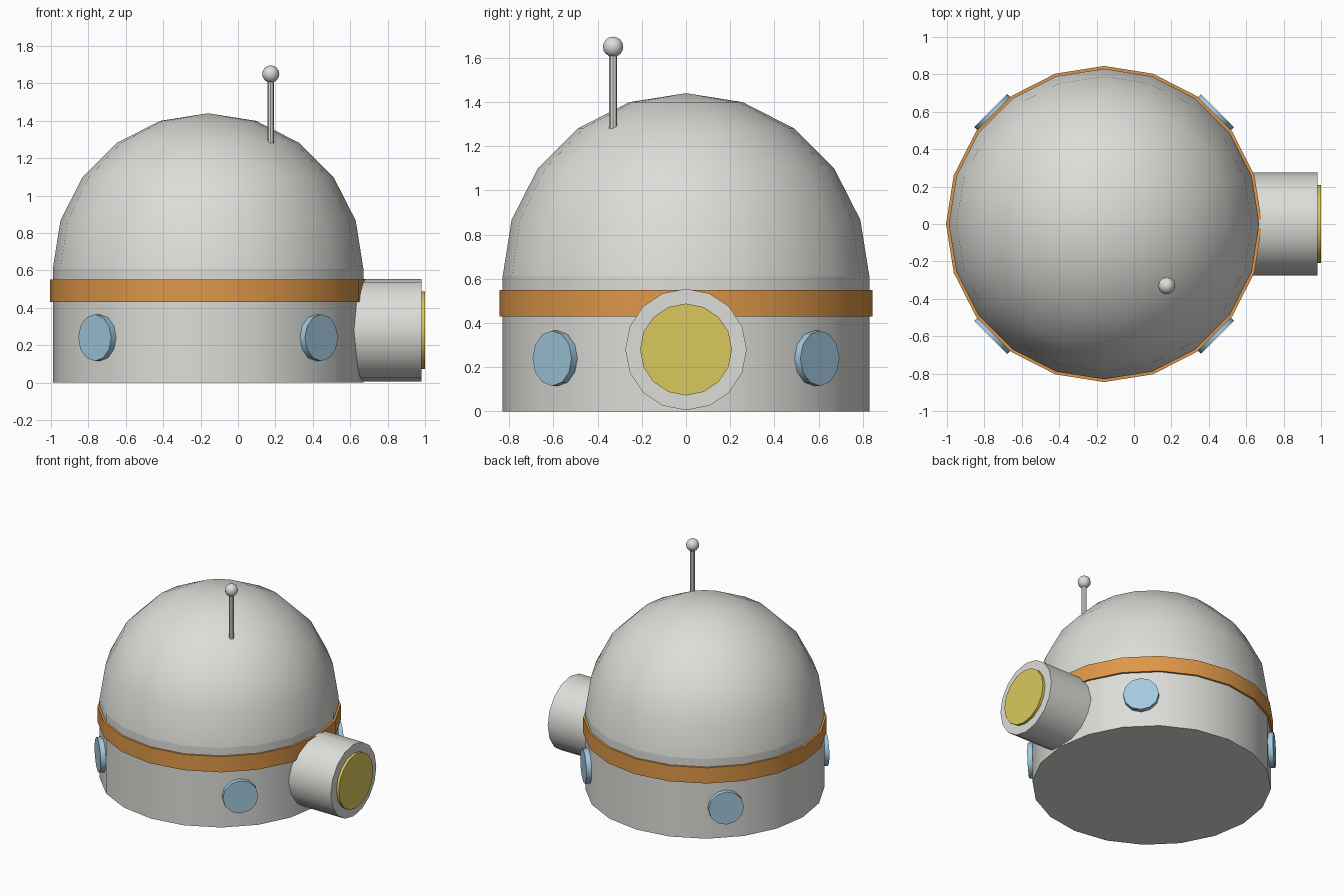
import bpy, math
from mathutils import Matrix, Vector

cube = bpy.data.objects.get("Cube")
if cube:
    bpy.data.objects.remove(cube, do_unlink=True)

CX, R, DRUM_TOP, SIDES = -0.16, 0.83, 0.61, 20


def material(name, rgb):
    m = bpy.data.materials.new(name)
    m.use_nodes = True
    m.diffuse_color = (*rgb, 1)
    m.node_tree.nodes["Principled BSDF"].inputs["Base Color"].default_value = (*rgb, 1)
    return m


GREY = material("pale grey", (0.72, 0.72, 0.69))
ORANGE = material("orange", (0.73, 0.31, 0.065))
BLUE = material("light blue", (0.37, 0.59, 0.74))
YELLOW = material("yellow", (0.70, 0.58, 0.11))


def lathe(name, profile, sides, mat, origin, axis=(0, 0, 1), closed=False, smooth=True):
    """Turn (radius, height) points around an axis; open profiles get end caps."""
    verts, faces, rings = [], [], []
    for r, h in profile:
        n = 1 if r == 0 else sides
        rings.append([len(verts) + i for i in range(n)])
        for i in range(n):
            a = math.tau * i / sides
            verts.append((r * math.cos(a), r * math.sin(a), h))
    pairs = list(zip(rings, rings[1:]))
    if closed:
        pairs.append((rings[-1], rings[0]))
    else:
        if len(rings[0]) > 1:
            faces.append(rings[0][::-1])
        if len(rings[-1]) > 1:
            faces.append(rings[-1])
    for a, b in pairs:
        for i in range(sides):
            j = (i + 1) % sides
            quad = [a[i % len(a)], a[j % len(a)], b[j % len(b)], b[i % len(b)]]
            faces.append(list(dict.fromkeys(quad)))
    mesh = bpy.data.meshes.new(name)
    mesh.from_pydata(verts, [], faces)
    # Keep one corner of sideways parts pointing straight up
    d = Vector(axis).normalized()
    if abs(d.z) < 0.9:
        up = Vector((0, 0, 1))
        side = d.cross(up)
        turn = Matrix((up, side, d)).transposed().to_4x4()
    else:
        turn = Matrix.Identity(4)
    mesh.transform(Matrix.Translation(origin) @ turn)
    mesh.materials.append(mat)
    ob = bpy.data.objects.new(name, mesh)
    bpy.context.collection.objects.link(ob)
    if smooth:
        bpy.ops.object.select_all(action='DESELECT')
        ob.select_set(True)
        bpy.context.view_layer.objects.active = ob
        bpy.ops.object.shade_smooth_by_angle(angle=math.radians(35))
    return ob


def arc(radius, start, end, steps, centre):
    """Profile points along a circular arc, from start to end degrees of latitude."""
    pts = []
    for i in range(steps + 1):
        a = math.radians(start + (end - start) * i / steps)
        r = radius * math.cos(a)
        pts.append((r if r > 1e-5 else 0, centre + radius * math.sin(a)))
    return pts


# Main body: drum wall, domed roof and painted band
lathe("drum_wall", [(R, 0), (R, DRUM_TOP)], SIDES, GREY, (CX, 0, 0))
lathe("dome_roof", arc(R, 0, 90, 5, DRUM_TOP), SIDES, GREY, (CX, 0, 0))
lathe("band", [(0.83, 0.43), (0.845, 0.43), (0.845, 0.55), (0.83, 0.55)],
      SIDES, ORANGE, (CX, 0, 0), closed=True)

# Entrance tunnel with its door
lathe("entrance_tunnel", [(0.275, 0.55), (0.275, 0.98)], 16, GREY, (0, 0, 0.28), (1, 0, 0))
lathe("entrance_door", [(0.208, 0.96), (0.208, 1.0)], 16, YELLOW, (0, 0, 0.28), (1, 0, 0))

# Four round windows on the diagonals
for y, depth in ((-1, "front"), (1, "back")):
    for x, side in ((-1, "right"), (1, "left")):
        lathe(f"window_{depth}_{side}", [(0.125, 0.807), (0.125, 0.857)], 12, BLUE,
              (CX, 0, 0.24), (x, y, 0))

# Antenna
lathe("antenna_rod", [(0.018, 1.28), (0.018, 1.64)], 8, GREY, (0.175, -0.33, 0))
lathe("antenna_ball", arc(0.046, -90, 90, 8, 1.65), 12, GREY, (0.175, -0.33, 0))
